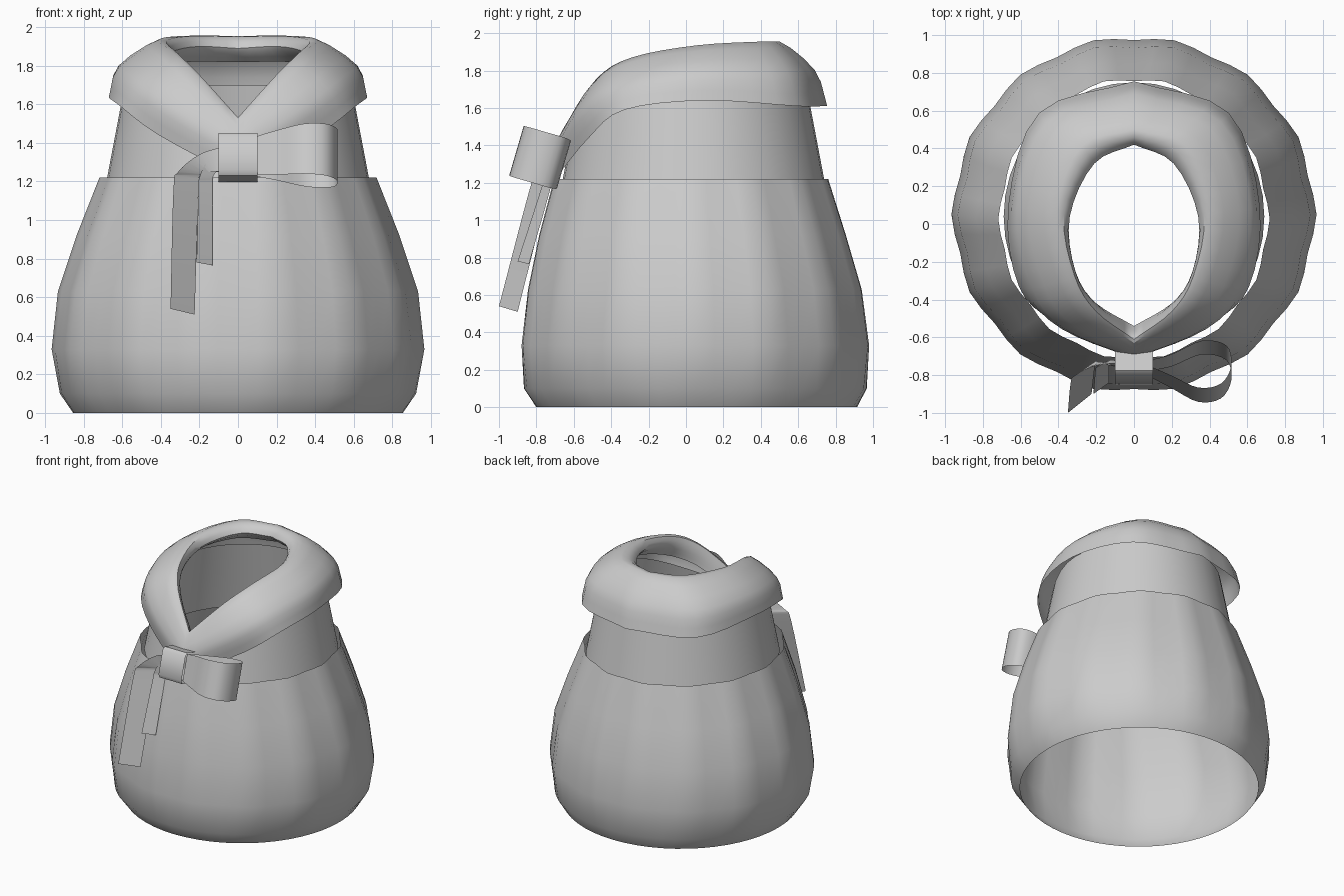
import bpy
from math import sin, cos, pi, radians
from mathutils import Vector

if "Cube" in bpy.data.objects:
    bpy.data.objects.remove(bpy.data.objects["Cube"])


def make(name, verts, faces):
    me = bpy.data.meshes.new(name)
    me.from_pydata([tuple(v) for v in verts], [], faces)
    me.update()
    ob = bpy.data.objects.new(name, me)
    bpy.context.collection.objects.link(ob)
    bpy.ops.object.select_all(action='DESELECT')
    bpy.context.view_layer.objects.active = ob
    ob.select_set(True)
    bpy.ops.object.shade_smooth_by_angle(angle=radians(40))
    return ob


def grid(name, rows, closed=False):
    n = len(rows[0])
    faces = []
    for i in range(len(rows) - 1):
        for j in range(n if closed else n - 1):
            k = (j + 1) % n
            faces.append((i * n + j, i * n + k, (i + 1) * n + k, (i + 1) * n + j))
    return make(name, [v for r in rows for v in r], faces)


def smooth(pts, steps):
    """Catmull-Rom curve through the points."""
    p = [Vector(q) for q in pts]
    p = [2 * p[0] - p[1]] + p + [2 * p[-1] - p[-2]]
    out = []
    for i in range(1, len(p) - 2):
        a, b, c, d = p[i - 1:i + 3]
        for s in range(steps):
            t = s / steps
            out.append(0.5 * (2 * b + (c - a) * t + (2 * a - 5 * b + 4 * c - d) * t * t
                              + (3 * b - a - 3 * c + d) * t ** 3))
    return out + [p[-2]]


# Gathered skirt: (z, half width, front y, back y, pleat depth)
profile = [(0, .855, -.80, .915, 0), (.1, .92, -.87, .97, .004), (.33, .955, -.885, .985, .012),
           (.63, .92, -.85, .945, .015), (.92, .825, -.79, .86, .015), (1.22, .71, -.71, .765, .012)]
N = 56
rows = []
for z, rx, yf, yb, d in profile:
    ring = []
    for i in range(N):
        a = 2 * pi * i / N
        k = 1 + d * cos(14 * a)
        ring.append((rx * k * cos(a), (yf + yb) / 2 + (yb - yf) / 2 * k * sin(a), z))
    rows.append(ring)
grid("skirt", rows, True)

# Waist band, dipping at the front below the collar
rows = []
for t in (0, .3, .65, 1):
    ring = []
    for i in range(40):
        a = 2 * pi * i / 40
        top = 1.70 - .26 * max(0, -sin(a)) ** 2
        z = 1.16 + (top - 1.16) * t
        r = .69 - .19 * (z - 1.16)
        ring.append((r * cos(a), .04 + (r + .02) * sin(a), z))
    rows.append(ring)
grid("waist_band", rows, True)

# Rolled collar: half stations from back to front, inner edge to outer edge
stations = [
    [(0, .50, 1.82), (0, .42, 1.89), (0, .50, 1.955), (0, .69, 1.80), (0, .755, 1.61)],
    [(.28, .38, 1.82), (.21, .32, 1.90), (.28, .41, 1.955), (.46, .54, 1.80), (.50, .59, 1.61)],
    [(.42, .06, 1.80), (.34, .04, 1.87), (.41, .06, 1.935), (.62, .08, 1.80), (.665, .10, 1.64)],
    [(.36, -.24, 1.72), (.31, -.25, 1.81), (.34, -.29, 1.87), (.54, -.34, 1.74), (.61, -.33, 1.59)],
    [(.20, -.42, 1.61), (.19, -.44, 1.70), (.22, -.48, 1.755), (.36, -.56, 1.60), (.41, -.52, 1.44)],
    [(0, -.54, 1.42), (0, -.58, 1.50), (0, -.63, 1.525), (0, -.71, 1.37), (0, -.70, 1.22)],
]
sections = [smooth(s, 3) for s in stations]
lines = [smooth([s[j] for s in sections], 4) for j in range(len(sections[0]))]
lines = [[Vector((max(0, v.x), v.y, v.z)) for v in l] for l in lines]
collar = grid("collar", lines)
collar.modifiers.new("Mirror", 'MIRROR')

# Bow frame: tilted back so that its width axis leans with the chest
W = Vector((0, .28, .96))
O = Vector((0, -.96, .28))
C = Vector((0, -.75, 1.325))


def bow(x, out, w):
    return Vector((x, 0, 0)) + C + O * out + W * w


# Bow knot: a flattened tube around the ribbon
rows = []
for w in (-.105, .105):
    rows.append([bow(.1 * abs(cos(a)) ** .4 * (1 if cos(a) > 0 else -1),
                     .01 + .065 * abs(sin(a)) ** .4 * (1 if sin(a) > 0 else -1), w)
                 for a in [2 * pi * i / 24 for i in range(24)]])
ob = [(-.085, -.10), (.06, -.115), (.08, -.09), (.08, .09), (.06, .115), (-.06, .115), (-.06, -.115)]
grid("bow_knot", [[bow(x, o, w) for o, w in ob[1:]] for x in (-.1, .1)], True)

# Bow loop on one side (x, outward, half width)
loop = smooth([(.08, .03, .10), (.20, .09, .12), (.34, .16, .135), (.46, .14, .14), (.515, .04, .14),
               (.49, -.07, .14), (.36, -.10, .13), (.20, -.03, .115), (.08, 0, .10)], 4)
grid("bow_loop", [[bow(x, o, -w), bow(x, o, w)] for x, o, w in loop])


# Hanging ribbon tails: pairs of edge points
def tail(name, left, right):
    grid(name, list(zip(smooth(left, 4), smooth(right, 4))))


tail("long_tail",
     [(-.08, -.75, 1.38), (-.20, -.75, 1.34), (-.31, -.80, 1.25), (-.335, -.84, 1.15), (-.35, -1.0, .54)],
     [(-.08, -.77, 1.25), (-.13, -.74, 1.25), (-.19, -.73, 1.24), (-.205, -.74, 1.15), (-.225, -.90, .51)])
tail("short_tail",
     [(-.08, -.74, 1.33), (-.16, -.74, 1.30), (-.20, -.76, 1.22), (-.205, -.78, 1.15), (-.215, -.90, .78)],
     [(-.08, -.73, 1.24), (-.11, -.72, 1.25), (-.13, -.72, 1.22), (-.132, -.73, 1.15), (-.132, -.84, .765)])
